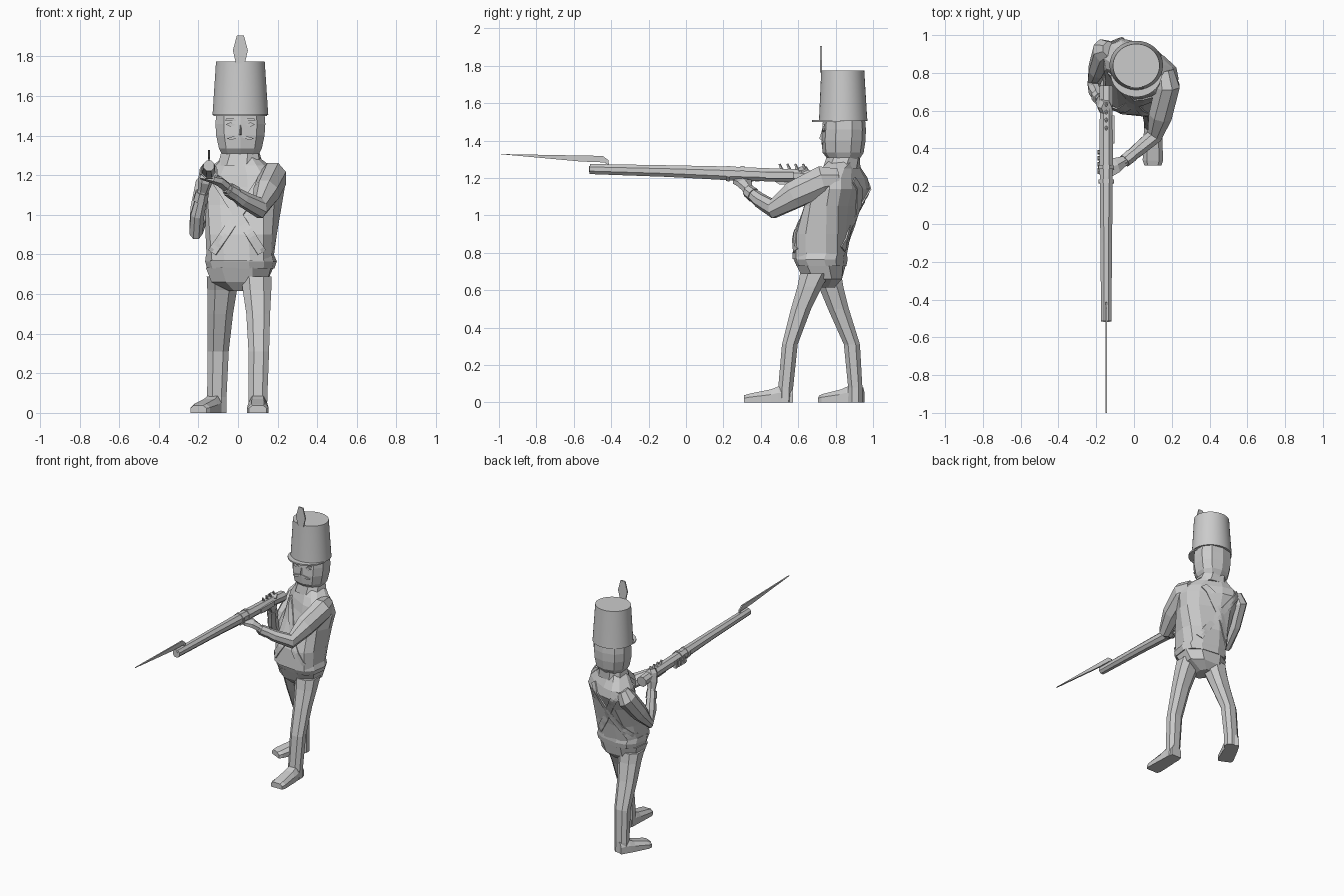
import bpy, bmesh, math
from mathutils import Vector
from mathutils.bvhtree import BVHTree

if "Cube" in bpy.data.objects:
    bpy.data.objects.remove(bpy.data.objects["Cube"])

grey = bpy.data.materials.new("plain grey")
grey.use_nodes = True
GREY = (0.6, 0.6, 0.6, 1)
grey.diffuse_color = GREY
grey.node_tree.nodes["Principled BSDF"].inputs["Base Color"].default_value = GREY


def finish(name, bm):
    bmesh.ops.recalc_face_normals(bm, faces=bm.faces)
    me = bpy.data.meshes.new(name)
    bm.to_mesh(me)
    bm.free()
    me.materials.append(grey)
    ob = bpy.data.objects.new(name, me)
    bpy.context.collection.objects.link(ob)
    return ob


def loft(name, rings):
    """Skin a list of point rings and cap both ends."""
    bm = bmesh.new()
    rows = [[bm.verts.new(p) for p in ring] for ring in rings]
    n = len(rows[0])
    for a, b in zip(rows, rows[1:]):
        for i in range(n):
            bm.faces.new((a[i], a[(i + 1) % n], b[(i + 1) % n], b[i]))
    bm.faces.new(rows[0])
    bm.faces.new(rows[-1])
    return finish(name, bm)


def outline(n, power):
    """Unit rounded polygon with a flat side on each axis."""
    pts = []
    for i in range(n):
        a = 2 * math.pi * (i + 0.5) / n
        c, s = math.cos(a), math.sin(a)
        pts.append((math.copysign(abs(c) ** power, c), math.copysign(abs(s) ** power, s)))
    m = max(p[0] for p in pts)
    return [(x / m, y / m) for x, y in pts]


def stack(name, levels, n=8, power=0.85):
    """Levels are z, centre x, centre y, half width, half depth, turn."""
    rings = []
    for z, cx, cy, rx, ry, *turn in levels:
        a = math.radians(turn[0] if turn else 0)
        c, s = math.cos(a), math.sin(a)
        rings.append([(cx + u * rx * c - v * ry * s, cy + u * rx * s + v * ry * c, z)
                      for u, v in outline(n, power)])
    return loft(name, rings)


def limb(name, stations, ref, n=8, power=1.0):
    """Tube through stations of point, half width, half height."""
    pts = [Vector(s[0]) for s in stations]
    rings = []
    for i, (p, (_, w, h)) in enumerate(zip(pts, stations)):
        t = Vector()
        if i:
            t += (p - pts[i - 1]).normalized()
        if i < len(pts) - 1:
            t += (pts[i + 1] - p).normalized()
        side = Vector(ref).cross(t).normalized()
        up = t.cross(side).normalized()
        rings.append([p + side * u * w + up * v * h for u, v in outline(n, power)])
    return loft(name, rings)


def box(name, centre, size, taper=1.0):
    x, y, z = centre
    a, b, c = (s / 2 for s in size)
    return loft(name, [[(x + i * a * k, y + j * b * k, z + h)
                        for i, j in ((-1, -1), (1, -1), (1, 1), (-1, 1))]
                       for h, k in ((-c, 1), (c, taper))])


def plate(name, pts, thickness, axis):
    half = Vector(axis) * thickness / 2
    return loft(name, [[Vector(p) + half * s for p in pts] for s in (-1, 1)])


# Trousers and boots
stack("left_leg", [(0.0, .1, .53, .047, .04), (.08, .1, .533, .048, .04),
                   (.31, .105, .555, .052, .042), (.5, .102, .615, .06, .054),
                   (.62, .096, .662, .072, .066), (.69, .092, .69, .076, .08)])
stack("right_leg", [(0.0, -.105, .905, .048, .038), (.08, -.107, .905, .049, .038),
                    (.31, -.1, .887, .053, .043), (.5, -.09, .815, .065, .056),
                    (.62, -.08, .775, .075, .066), (.69, -.078, .75, .08, .08)])
stack("pelvis", [(.615, .002, .73, .045, .065), (.66, .006, .73, .14, .104),
                 (.735, .008, .722, .166, .125, -6)])


def boot(name, heel, toe, width):
    heel, toe = Vector(heel), Vector(toe)
    side = (toe - heel).normalized().cross(Vector((0, 0, 1)))
    rings = []
    for t, w, h in ((0, .8, .08), (.3, .95, .085), (.45, 1, .07), (.9, 1.08, .046), (1, .9, .038)):
        p = heel.lerp(toe, t)
        rings.append([p + side * width * w * u + Vector((0, 0, h * v))
                      for u, v in ((-1, 0), (1, 0), (1, .6), (.6, 1), (-.6, 1), (-1, .6))])
    loft(name, rings)


boot("left_boot", (.1, .572, 0), (.1, .31, 0), .05)
boot("right_boot", (-.1, .938, 0), (-.2, .725, 0), .05)

# Jacket, twisted towards the aim
torso = stack("jacket", [(.77, .01, .712, .163, .138, -6), (.9, .016, .73, .172, .14, -12),
                         (1.05, .028, .785, .19, .122, -24), (1.14, .034, .82, .204, .12, -28),
                         (1.2, .028, .825, .19, .105, -28), (1.25, .018, .83, .14, .085, -24),
                         (1.29, .012, .838, .09, .078, -12)],
              n=12, power=.7)
stack("jacket_skirt", [(.73, .014, .724, .165, .126, -8), (.765, .015, .72, .175, .135, -10),
                       (.8, .01, .716, .167, .138, -6)], n=12, power=.75)
stack("collar", [(1.25, .012, .832, .108, .092, -12), (1.31, .012, .84, .095, .086, -5)])

# Crossed belts laid on the jacket
surface = BVHTree.FromPolygons([v.co for v in torso.data.vertices],
                               [p.vertices for p in torso.data.polygons])


def belt(name, start, end, facing, width=.045, steps=24):
    a, b = Vector(start), Vector(end)
    d = (b - a).normalized()
    across = Vector((-d.y, d.x)) * width / 2
    bm = bmesh.new()
    last = None
    for i in range(steps + 1):
        row = []
        for s in (-1, 0, 1):
            q = a.lerp(b, i / steps) + across * s
            hit = surface.ray_cast(Vector((q.x, .8 + facing * 2, q.y)), Vector((0, -facing, 0)))[0]
            if hit:
                row.append(bm.verts.new(hit + Vector((0, facing * .006, 0))))
        if last and len(row) == 3:
            for k in (0, 1):
                bm.faces.new((last[k], last[k + 1], row[k + 1], row[k]))
        last = row if len(row) == 3 else None
    ob = finish(name, bm)
    mod = ob.modifiers.new("thickness", "SOLIDIFY")
    mod.thickness = .008
    mod.offset = 0


for word, facing, low in (("front", -1, .81), ("back", 1, .82)):
    belt(word + "_belt_a", (-.12, 1.19), (.12, low), facing)
    belt(word + "_belt_b", (.13, 1.19), (-.13, low), facing)

# Arms
limb("left_arm", [((.16, .81, 1.19), .05, .06), ((.176, .73, 1.185), .066, .08),
                  ((.142, .58, 1.11), .062, .072), ((.108, .465, 1.035), .042, .05),
                  ((.025, .395, 1.08), .036, .038), ((-.06, .325, 1.138), .025, .026)], (0, 0, 1))
limb("left_cuff", [((-.015, .362, 1.108), .035, .036), ((-.05, .333, 1.13), .033, .033)], (0, 0, 1))
limb("left_hand", [((-.05, .335, 1.135), .024, .022), ((-.095, .31, 1.17), .04, .022),
                   ((-.125, .3, 1.18), .05, .018), ((-.185, .31, 1.195), .045, .014)], (0, 0, 1), n=6)
limb("right_arm", [((-.125, .925, 1.2), .04, .045), ((-.158, .915, 1.145), .066, .058),
                   ((-.193, .82, 1.02), .058, .047), ((-.212, .74, .922), .045, .034),
                   ((-.205, .705, 1.0), .042, .034), ((-.175, .655, 1.13), .028, .026)], (1, 0, 0))
limb("right_cuff", [((-.19, .678, 1.07), .037, .036), ((-.18, .66, 1.115), .034, .033)], (1, 0, 0))
limb("right_hand", [((-.176, .655, 1.12), .025, .024), ((-.165, .635, 1.17), .042, .032),
                    ((-.155, .62, 1.225), .04, .034), ((-.145, .615, 1.25), .032, .026)], (1, 0, 0), n=6)
GX = -.147
for i in range(4):
    box("left_finger", (-.182, .285 + i * .032, 1.205), (.022, .024, .05), .7)
    limb("right_finger", [((GX, .64 - i * .042, 1.24), .008, .008),
                          ((GX, .625 - i * .042, 1.275), .005, .005)], (1, 0, 0), n=5)

# Musket and bayonet
limb("musket", [((GX, -.515, 1.248), .027, .027), ((GX, -.1, 1.237), .031, .031),
                ((GX, .25, 1.224), .037, .034), ((GX, .32, 1.221), .036, .036),
                ((GX, .6, 1.212), .034, .034), ((GX, .73, 1.2), .036, .036)], (1, 0, 0))
limb("muzzle_bore", [((GX, -.518, 1.248), .016, .016), ((GX, -.5, 1.248), .016, .016)], (1, 0, 0))
for y in (.225, .3):
    limb("barrel_band", [((GX, y - .01, 1.224), .041, .04), ((GX, y + .01, 1.223), .041, .04)], (1, 0, 0))
box("lock_plate", (GX + .037, .5, 1.215), (.012, .15, .035))
plate("trigger_guard", [(GX, .46, 1.19), (GX, .5, 1.165), (GX, .57, 1.165), (GX, .6, 1.19)], .014, (1, 0, 0))
plate("bayonet", [(GX, -1, 1.328), (GX, -.445, 1.318), (GX, -.415, 1.295), (GX, -.41, 1.255),
                  (GX, -.425, 1.255), (GX, -.43, 1.283), (GX, -.56, 1.288)], .01, (1, 0, 0))

# Head and face
HX = .012
stack("head", [(1.27, HX, .85, .06, .06), (1.3, HX, .843, .09, .08), (1.335, HX, .84, .108, .105),
               (1.4, HX, .842, .122, .113), (1.46, HX, .845, .126, .112), (1.51, HX, .845, .122, .108)],
      n=10, power=.85)
loft("nose", [[(HX - .008, .74, 1.465), (HX + .008, .74, 1.465), (HX, .728, 1.46)],
              [(HX - .014, .742, 1.4), (HX + .014, .742, 1.4), (HX, .712, 1.408)]])
for s in (-1, 1):
    def face_plate(name, shape, y):
        plate(name, [(HX + s * (.05 + u), y, z) for u, z in shape], .009, (0, 1, 0))

    face_plate("eye", [(-.025, 1.455), (0, 1.445), (.024, 1.457), (0, 1.468)], .735)
    face_plate("eyebrow", [(-.03, 1.474), (.028, 1.476), (.02, 1.488), (-.02, 1.486)], .735)
    face_plate("moustache", [(-.05, 1.394), (-.005, 1.378), (.02, 1.386), (-.04, 1.404)], .728)

# Tall hat with visor and plume
hat = stack("hat", [(1.505, HX, .84, .141, .13), (1.53, HX, .84, .139, .128),
                    (1.775, HX, .838, .123, .115)], n=40, power=1)
visor = stack("visor", [(1.499, HX, .795, .135, .122), (1.509, HX, .795, .135, .122)], n=32, power=1)
for ob in (hat, visor):
    bpy.ops.object.select_all(action="DESELECT")
    ob.select_set(True)
    bpy.context.view_layer.objects.active = ob
    bpy.ops.object.shade_smooth_by_angle(angle=math.radians(35))
plate("plume", [(HX + u, .722, z) for u, z in
                ((-.022, 1.765), (-.038, 1.83), (-.018, 1.905),
                 (.018, 1.905), (.038, 1.83), (.022, 1.765))], .009, (0, 1, 0))
